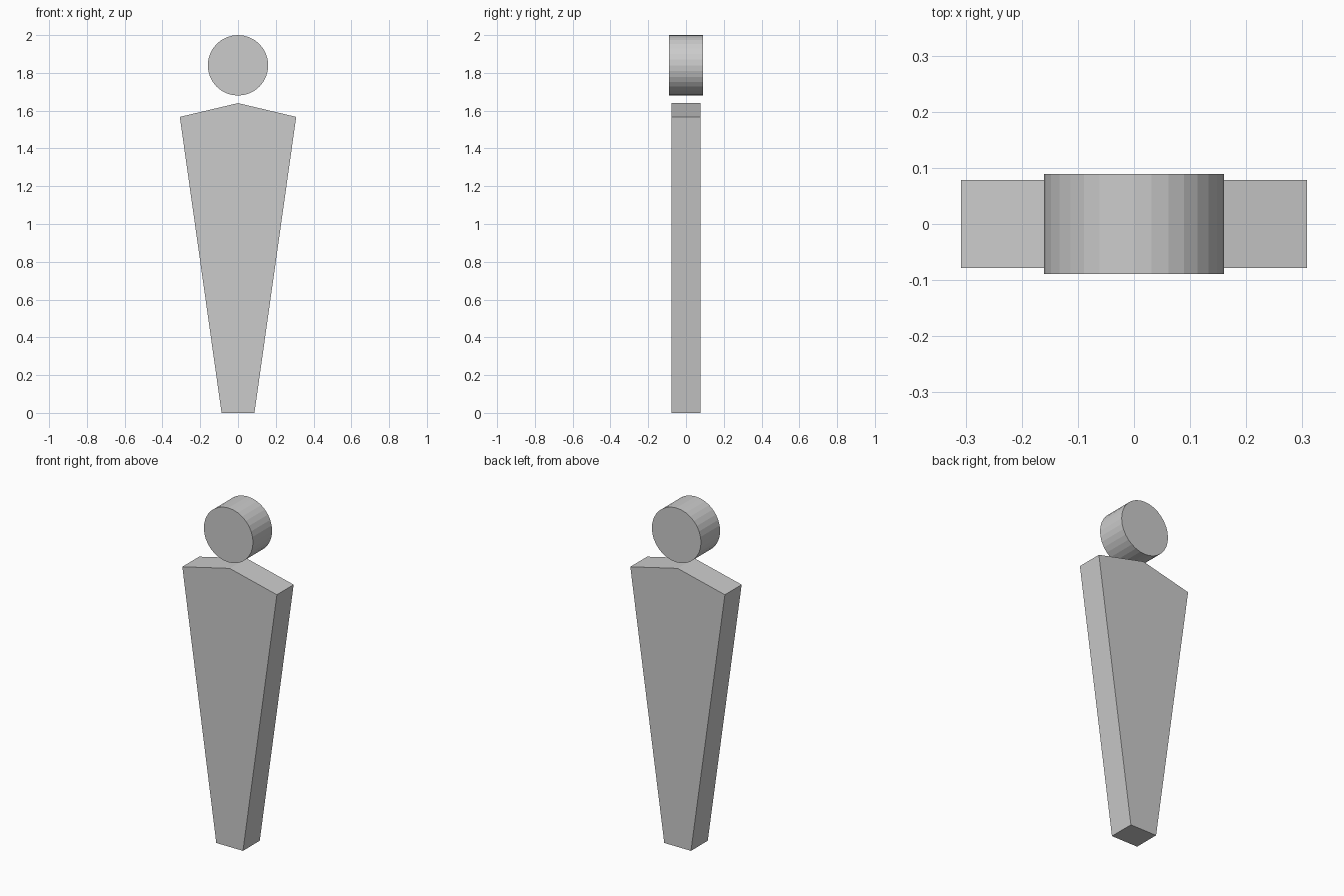
import bpy
import bmesh
import math

cube = bpy.data.objects.get("Cube")
if cube:
    bpy.data.objects.remove(cube, do_unlink=True)

# Single plain grey
grey = bpy.data.materials.new("light grey")
grey.use_nodes = True
colour = (0.6, 0.6, 0.6, 1)
grey.diffuse_color = colour
grey.node_tree.nodes["Principled BSDF"].inputs["Base Color"].default_value = colour


def extruded_part(name, outline, half_depth):
    """Extrude a front outline of (x, z) points evenly about y = 0."""
    bm = bmesh.new()
    front = bm.faces.new([bm.verts.new((x, -half_depth, z)) for x, z in outline])
    new = bmesh.ops.extrude_face_region(bm, geom=[front], use_keep_orig=True)["geom"]
    verts = [v for v in new if isinstance(v, bmesh.types.BMVert)]
    bmesh.ops.translate(bm, verts=verts, vec=(0, 2 * half_depth, 0))
    bmesh.ops.recalc_face_normals(bm, faces=bm.faces)
    mesh = bpy.data.meshes.new(name)
    bm.to_mesh(mesh)
    bm.free()
    mesh.materials.append(grey)
    obj = bpy.data.objects.new(name, mesh)
    bpy.context.collection.objects.link(obj)
    return obj


# Tapered body with sloping shoulders
right_side = [(-0.308, 1.567), (-0.087, 0)]
left_side = [(-x, z) for x, z in reversed(right_side)]
extruded_part("body", [(0, 1.64)] + right_side + left_side, 0.078)

# Disc head, faceted around its rim
sides, radius, centre_z = 32, 0.16, 1.84
angles = [2 * math.pi * i / sides for i in range(sides)]
rim = [(radius * math.cos(a), centre_z + radius * math.sin(a)) for a in angles]
extruded_part("head", rim, 0.089)
